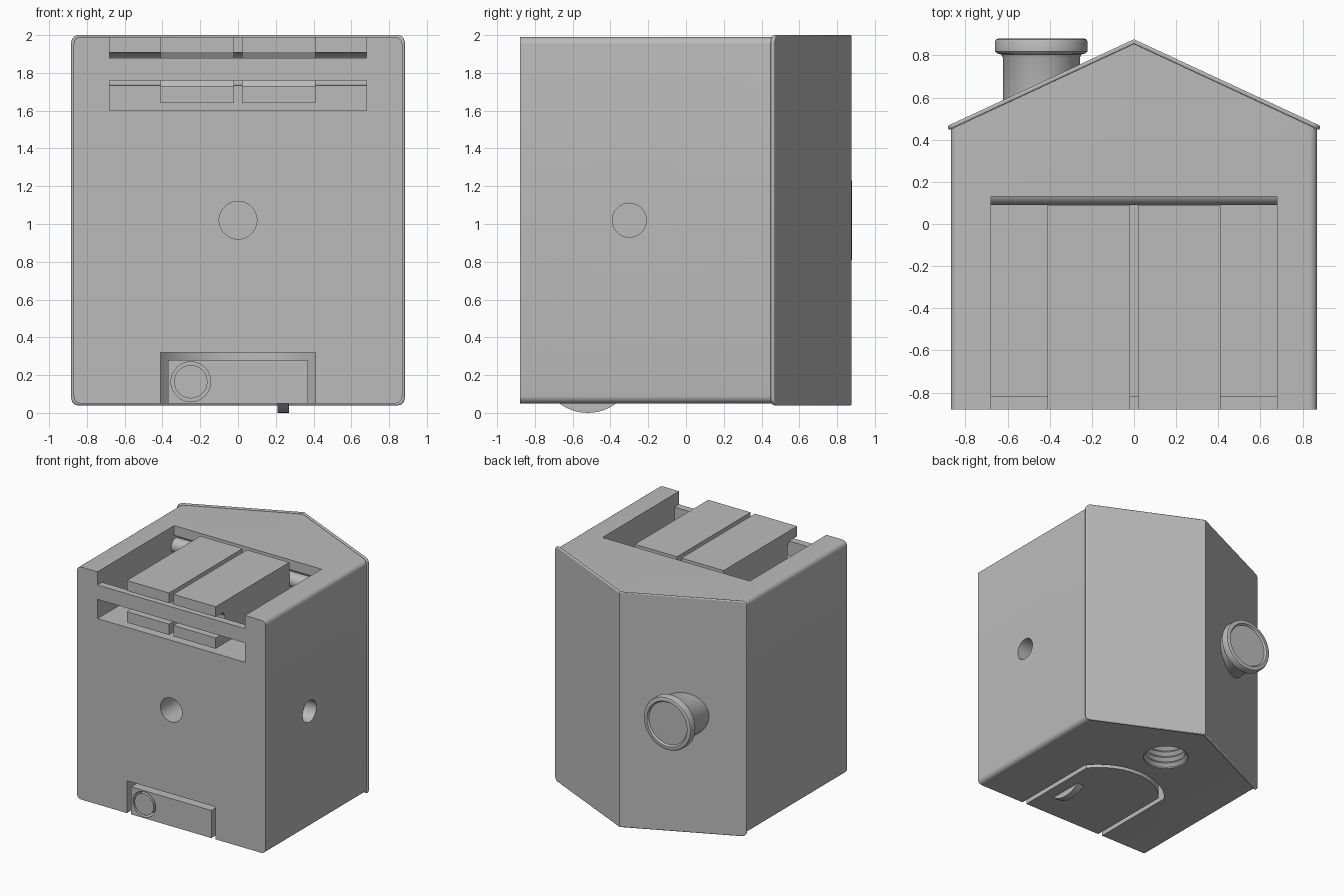
import bpy, bmesh, math
from mathutils import Matrix, Vector

cube = bpy.data.objects.get("Cube")
if cube:
    bpy.data.objects.remove(cube, do_unlink=True)

GREY = (0.5, 0.5, 0.5, 1)
grey = bpy.data.materials.new("plain grey")
grey.use_nodes = True
grey.diffuse_color = GREY
grey.node_tree.nodes["Principled BSDF"].inputs["Base Color"].default_value = GREY

# Matrices that turn local z into another axis
ALONG_Z = Matrix.Identity(4)
ALONG_Y = Matrix.Rotation(-math.pi / 2, 4, "X")
ALONG_X = Matrix(((0, 0, 1, 0), (1, 0, 0, 0), (0, 1, 0, 0), (0, 0, 0, 1)))


def finish(bm, name):
    bmesh.ops.recalc_face_normals(bm, faces=bm.faces)
    mesh = bpy.data.meshes.new(name)
    bm.to_mesh(mesh)
    bm.free()
    mesh.materials.append(grey)
    obj = bpy.data.objects.new(name, mesh)
    bpy.context.collection.objects.link(obj)
    return obj


def prism(name, points, lo, hi, turn=ALONG_Z, round_edges=None, radius=0.04):
    """Extrude a 2D outline; round the edges picked by a rule."""
    bm = bmesh.new()
    face = bm.faces.new([bm.verts.new((a, b, lo)) for a, b in points])
    ext = bmesh.ops.extrude_face_region(bm, geom=[face])
    moved = [v for v in ext["geom"] if isinstance(v, bmesh.types.BMVert)]
    bmesh.ops.translate(bm, verts=moved, vec=(0, 0, hi - lo))
    bm.transform(turn)
    if round_edges:
        edges = [e for e in bm.edges if round_edges(*[v.co for v in e.verts])]
        bmesh.ops.bevel(bm, geom=edges, offset=radius, segments=6,
                        profile=0.5, affect="EDGES")
    return finish(bm, name)


def box(name, x0, x1, y0, y1, z0, z1):
    return prism(name, [(x0, y0), (x1, y0), (x1, y1), (x0, y1)], z0, z1)


def lathe(name, profile, centre, turn, sides=64):
    """Closed solid of revolution from (radius, height) pairs."""
    bm = bmesh.new()
    rings = []
    for r, h in profile:
        rings.append([bm.verts.new((r * math.cos(math.tau * i / sides),
                                    r * math.sin(math.tau * i / sides), h))
                      for i in range(sides)])
    for a, b in zip(rings, rings[1:]):
        for i in range(sides):
            j = (i + 1) % sides
            bm.faces.new((a[i], a[j], b[j], b[i]))
    bm.faces.new(rings[0][::-1])
    bm.faces.new(rings[-1])
    bm.transform(Matrix.Translation(Vector(centre)) @ turn)
    return finish(bm, name)


def rod(name, r, length, centre, turn):
    return lathe(name, [(r, 0), (r, length)], centre, turn)


def cut(target, cutter):
    mod = target.modifiers.new("cut", "BOOLEAN")
    mod.operation = "DIFFERENCE"
    mod.solver = "EXACT"
    mod.object = cutter
    bpy.context.view_layer.objects.active = target
    bpy.ops.object.modifier_apply(modifier=mod.name)
    bpy.data.objects.remove(cutter, do_unlink=True)


def arched(half, side_y, apex_y, front):
    """Plan outline: straight sides closed by a shallow arc."""
    rise = apex_y - side_y
    r = (half * half + rise * rise) / (2 * rise)
    sweep = math.asin(half / r)
    arc = []
    for i in range(25):
        a = sweep * (1 - i / 12)
        arc.append((r * math.sin(a), apex_y - r + r * math.cos(a)))
    return [(-half, front), (half, front)] + arc


# House body with rounded long edges
FRONT = -0.88
body = prism("house_body",
             [(-0.87, FRONT), (0.87, FRONT), (0.87, 0.45), (0, 0.855), (-0.87, 0.45)],
             0.05, 1.99,
             round_edges=lambda a, b: abs(a.x) > 0.8 and abs(a.x - b.x) < 0.01
             and abs(a.z - b.z) < 0.01)

# Top pocket, front notch and slot, leaving a crossbar
W = 0.68
cut(body, box("pocket_cutter", -W, W, -0.82, 0.13, 1.6, 2.1))
cut(body, box("notch_cutter", -W, W, -1, -0.8, 1.88, 2.1))
cut(body, box("slot_cutter", -W, W, -1, -0.8, 1.6, 1.76))
cut(body, rod("groove_cutter", 0.088, 2 * W, (-W, 0.13, 1.82), ALONG_X))

# Round holes: front, left side, threaded base
cut(body, rod("front_hole_cutter", 0.1, 0.5, (0, -1.13, 1.02), ALONG_Y))
cut(body, rod("side_hole_cutter", 0.09, 0.5, (0.62, -0.3, 1.02), ALONG_X))
thread = [(0.175, -0.1), (0.175, 0.06)]
for i in range(5):
    thread += [(0.15, 0.085 + 0.05 * i), (0.175, 0.11 + 0.05 * i)]
cut(body, lathe("thread_cutter", thread, (0, 0.39, 0), ALONG_Z))

# Drawer bay and drawer
cut(body, prism("bay_cutter", arched(0.41, -0.12, 0.08, -1), -0.1, 0.32))
drawer = prism("drawer", arched(0.37, -0.14, 0.04, FRONT), 0.05, 0.28)
cut(drawer, rod("knob_cutter", 0.105, 0.25, (-0.25, -1.03, 0.165), ALONG_Y))
knob = rod("drawer_plug", 0.088, 0.16, (-0.25, FRONT, 0.165), ALONG_Y)

# Thumb wheel segment under the drawer
R, wheel = 0.25, []
for i in range(17):
    a = math.radians(-52 + 6.5 * i)
    wheel.append((-0.52 + R * math.sin(a), R - R * math.cos(a)))
thumb = prism("thumb_wheel", wheel, 0.21, 0.27, ALONG_X)

# Pair of clips wrapped around the crossbar, and their hinge rod
clip = [(FRONT, 1.99), (0.09, 1.99), (0.09, 1.64), (FRONT, 1.64),
        (FRONT, 1.73), (-0.78, 1.73), (-0.755, 1.77), (-0.755, 1.865),
        (-0.78, 1.905), (FRONT, 1.905)]
for side, lo, hi in (("right", -0.41, -0.02), ("left", 0.02, 0.41)):
    prism(side + "_clip", clip, lo, hi, ALONG_X)
hinge = rod("hinge_rod", 0.06, 2 * W, (-W, 0.15, 1.82), ALONG_X)

# Thin roof sheet with rounded corners and rim
roof = prism("roof_sheet",
             [(-0.88, 0.446), (0, 0.855), (0.88, 0.446),
              (0.885, 0.466), (0, 0.877), (-0.885, 0.466)],
             0.04, 2.0,
             round_edges=lambda a, b: abs(a.x) > 0.8 and abs(a.x - b.x) < 0.02
             and abs(a.z - b.z) < 0.01)
rim = roof.modifiers.new("rim", "BEVEL")
rim.width, rim.segments, rim.limit_method = 0.007, 3, "ANGLE"
rim.angle_limit = math.radians(50)

# Chimney with a rolled rim and shallow dished end
chimney = lathe("chimney",
                [(0.183, 0.5), (0.183, 0.79), (0.19, 0.805), (0.21, 0.81),
                 (0.22, 0.82), (0.22, 0.865), (0.215, 0.876), (0.205, 0.88),
                 (0.185, 0.88), (0.175, 0.865)],
                (-0.44, 0, 1.02), ALONG_Y)

# Smooth curved surfaces, keep hard edges
bpy.ops.object.select_all(action="DESELECT")
for obj in (body, drawer, knob, thumb, hinge, roof, chimney):
    obj.select_set(True)
bpy.context.view_layer.objects.active = body
bpy.ops.object.shade_smooth_by_angle(angle=math.radians(25))
